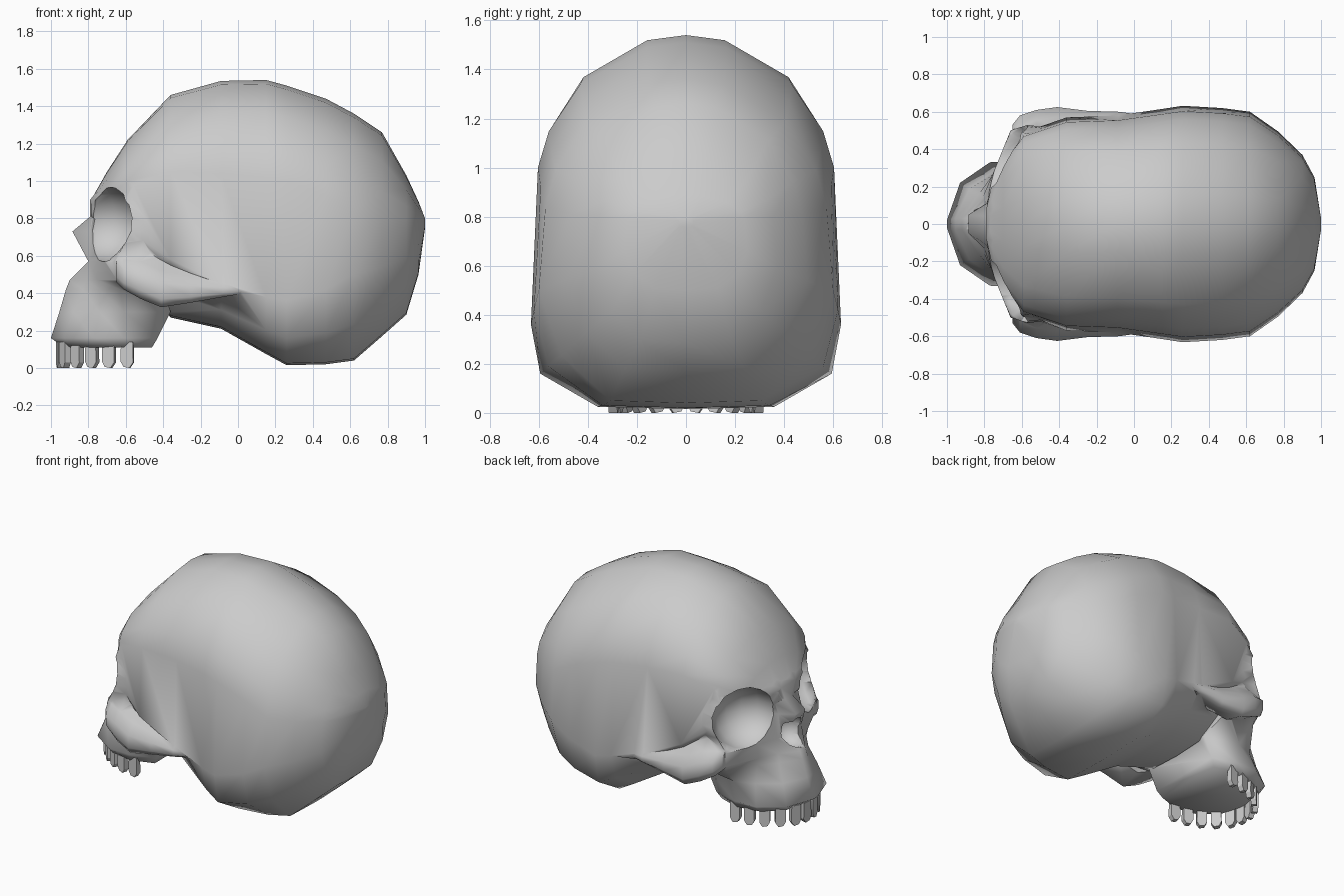
import bpy, bmesh, math
from mathutils import Matrix, Vector

if "Cube" in bpy.data.objects:
    bpy.data.objects.remove(bpy.data.objects["Cube"])


def loft(name, rings):
    """Skin a list of closed rings and cap both ends."""
    bm = bmesh.new()
    vs = [[bm.verts.new(p) for p in r] for r in rings]
    n = len(vs[0])
    for a, b in zip(vs, vs[1:]):
        for i in range(n):
            j = (i + 1) % n
            bm.faces.new((a[i], a[j], b[j], b[i]))
    bm.faces.new(vs[0])
    bm.faces.new(vs[-1])
    bmesh.ops.recalc_face_normals(bm, faces=bm.faces[:])
    me = bpy.data.meshes.new(name)
    bm.to_mesh(me)
    bm.free()
    ob = bpy.data.objects.new(name, me)
    bpy.context.collection.objects.link(ob)
    return ob


def ellipsoid(name, loc, size, turn):
    bpy.ops.mesh.primitive_uv_sphere_add(segments=14, ring_count=9, radius=1)
    ob = bpy.context.object
    ob.name = name
    ob.data.transform(Matrix.Translation(loc) @ Matrix.Rotation(turn, 4, 'Z')
                      @ Matrix.Diagonal((*size, 1)))
    ob.hide_render = True
    return ob


def combine(target, other, op):
    m = target.modifiers.new(op, 'BOOLEAN')
    m.operation = op
    m.object = other
    m.solver = 'EXACT'
    bpy.context.view_layer.objects.active = target
    bpy.ops.object.modifier_apply(modifier=m.name)
    bpy.data.objects.remove(other)


def smooth(ob, angle):
    bpy.ops.object.select_all(action='DESELECT')
    ob.select_set(True)
    bpy.context.view_layer.objects.active = ob
    bpy.ops.object.shade_smooth_by_angle(angle=math.radians(angle))


# Cranium: x, half width, top, shoulder, lower side, bottom, base narrowing
def skull_ring(x, w, zt, zs, zl, zb, k):
    h = [(f * w, zs + g * (zt - zs)) for f, g in
         ((.257, .96), (.68, .67), (.885, .29), (.955, 0))]
    h += [(w, zl), (.94 * w * k, zb + .42 * (zl - zb)), (.57 * w * k, zb + .01)]
    pts = [(0, zt)] + h + [(0, zb)] + [(-y, z) for y, z in reversed(h)]
    return [(x, y, z) for y, z in pts]


stations = [
    (-.785, .12, .90, .87, .83, .80, 1), (-.70, .34, 1.05, .93, .80, .70, 1),
    (-.59, .49, 1.22, 1.0, .74, .52, .9), (-.36, .57, 1.46, 1.05, .58, .27, .7),
    (-.09, .58, 1.535, 1.04, .45, .21, .85), (.15, .615, 1.54, 1.02, .38, .075, .97),
    (.26, .632, 1.51, 1.0, .36, .015, 1), (.47, .62, 1.44, .92, .42, .02, .96),
    (.62, .60, 1.36, .84, .50, .04, .9), (.77, .495, 1.26, .81, .54, .17, .88),
    (.90, .37, 1.03, .80, .59, .285, .88), (.965, .25, .89, .79, .66, .50, .9),
    (1.0, .03, .80, .785, .77, .75, 1)]
skull = loft("skull", [skull_ring(*s) for s in stations])

# Face: one half outline per height, mirrored
levels = [
    (.11, (-.93, .03), (-.89, .17), (-.77, .28), (-.61, .31), (-.46, .26)),
    (.16, (-1.0, .02), (-.93, .22), (-.77, .33), (-.61, .335), (-.43, .28)),
    (.30, (-.955, .03), (-.88, .19), (-.74, .29), (-.61, .34), (-.36, .28)),
    (.42, (-.92, .03), (-.83, .16), (-.74, .27), (-.63, .46), (-.40, .48)),
    (.47, (-.90, .03), (-.81, .14), (-.75, .27), (-.645, .50), (-.40, .50)),
    (.57, (-.80, .03), (-.80, .13), (-.75, .28), (-.66, .50), (-.40, .50)),
    (.73, (-.885, .05), (-.79, .11), (-.73, .28), (-.57, .53), (-.35, .50)),
    (.81, (-.79, .04), (-.77, .12), (-.72, .29), (-.57, .52), (-.35, .50)),
    (.90, (-.79, .08), (-.765, .19), (-.70, .36), (-.60, .49), (-.35, .49)),
    (.99, (-.72, .08), (-.70, .18), (-.655, .35), (-.55, .48), (-.35, .48))]
face = loft("face", [[(x, y, z) for x, y in h] + [(x, -y, z) for x, y in reversed(h)]
                     for z, *h in levels])
combine(skull, face, 'UNION')

# Cheekbones blending into the temple behind
arch = [(-.65, .50, .57, .46, .03), (-.61, .53, .56, .42, .05),
        (-.52, .565, .55, .37, .045), (-.41, .58, .50, .325, .045),
        (-.25, .57, .47, .35, .035), (-.08, .57, .45, .38, .03),
        (.10, .555, .43, .41, .02)]
for side in (1, -1):
    rings = []
    for x, y, zt, zb, t in arch:
        m = (zt + zb) / 2
        q = (zt - zb) / 4
        rings.append([(x, side * (y + dy), z) for dy, z in
                      ((-.13, zt + .17), (-.2 * t, zt + .02), (t, m + q),
                       (t, m - q), (t * .4, zb), (-.13, zb + .04))])
    combine(skull, loft("cheekbone", rings), 'UNION')

# Eye sockets and nasal opening
for side in (1, -1):
    cutter = ellipsoid("socket_cutter", (-.735, side * .37, .77), (.235, .235, .205),
                       -side * math.radians(32))
    combine(skull, cutter, 'DIFFERENCE')
combine(skull, ellipsoid("nose_cutter", (-.81, 0, .575), (.12, .095, .11), 0),
        'DIFFERENCE')
smooth(skull, 75)

# Upper teeth along the dental arch
profile = [(-.032, .14), (.032, .14), (.034, .03), (.014, 0), (-.018, .006), (-.034, .035)]
places = [(-.95, .04, 80), (-.925, .12, 62), (-.86, .19, 45),
          (-.78, .245, 30), (-.69, .28, 17), (-.592, .295, 8)]
for i, (x, y, deg) in enumerate(places):
    for side in (1, -1):
        rot = Matrix.Translation((x, side * y, 0)) @ Matrix.Rotation(
            side * math.radians(deg), 4, 'Z')
        tooth = loft("tooth", [[rot @ Vector((u, d, z)) for u, z in profile]
                               for d in (-.018, .018)])
        smooth(tooth, 30)
